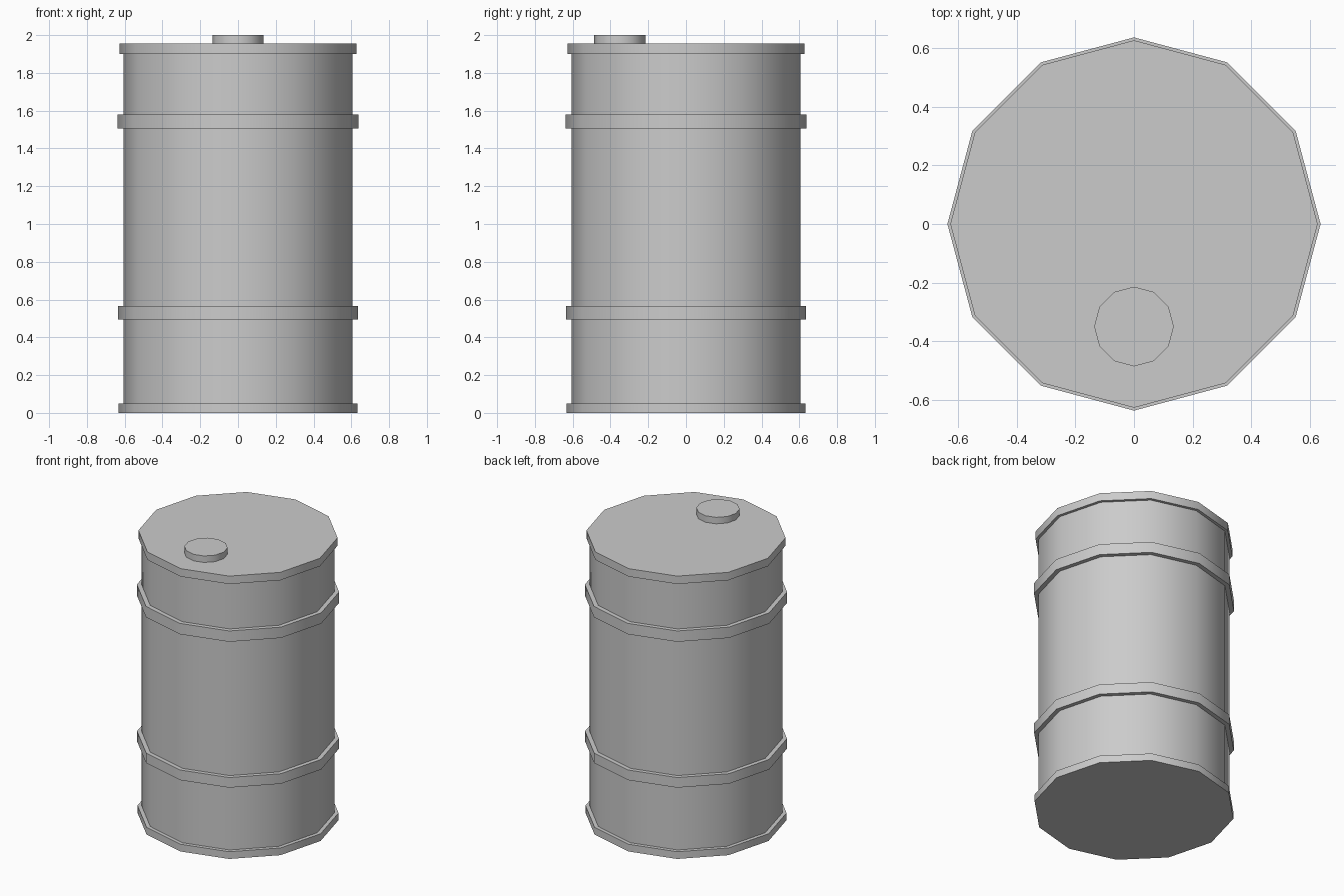
import bpy
import math

SIDES = 12

default_cube = bpy.data.objects.get("Cube")
if default_cube:
    bpy.data.objects.remove(default_cube, do_unlink=True)

# One plain grey metal for the whole drum
GREY = (0.6, 0.6, 0.6, 1)
metal = bpy.data.materials.new("grey metal")
metal.use_nodes = True
metal.diffuse_color = GREY
metal.node_tree.nodes["Principled BSDF"].inputs["Base Color"].default_value = GREY


def disc(name, radius, bottom, top, y=0.0):
    """Twelve-sided cylinder between two heights, smooth around, sharp at the rims."""
    bpy.ops.mesh.primitive_cylinder_add(
        vertices=SIDES, radius=radius, depth=top - bottom,
        location=(0, y, (bottom + top) / 2))
    part = bpy.context.object
    part.name = name
    part.data.name = name
    part.data.materials.append(metal)
    bpy.ops.object.shade_smooth_by_angle(angle=math.radians(40))
    return part


# Drum body
disc("barrel_body", 0.607, 0.01, 1.94)

# Rims and raised hoops
disc("base_rim", 0.633, 0.0, 0.05)
disc("lower_hoop", 0.636, 0.495, 0.565)
disc("upper_hoop", 0.637, 1.505, 1.58)
disc("lid", 0.627, 1.9, 1.955)

# Filler cap near the front of the lid
disc("filler_cap", 0.136, 1.94, 2.0, y=-0.35)
